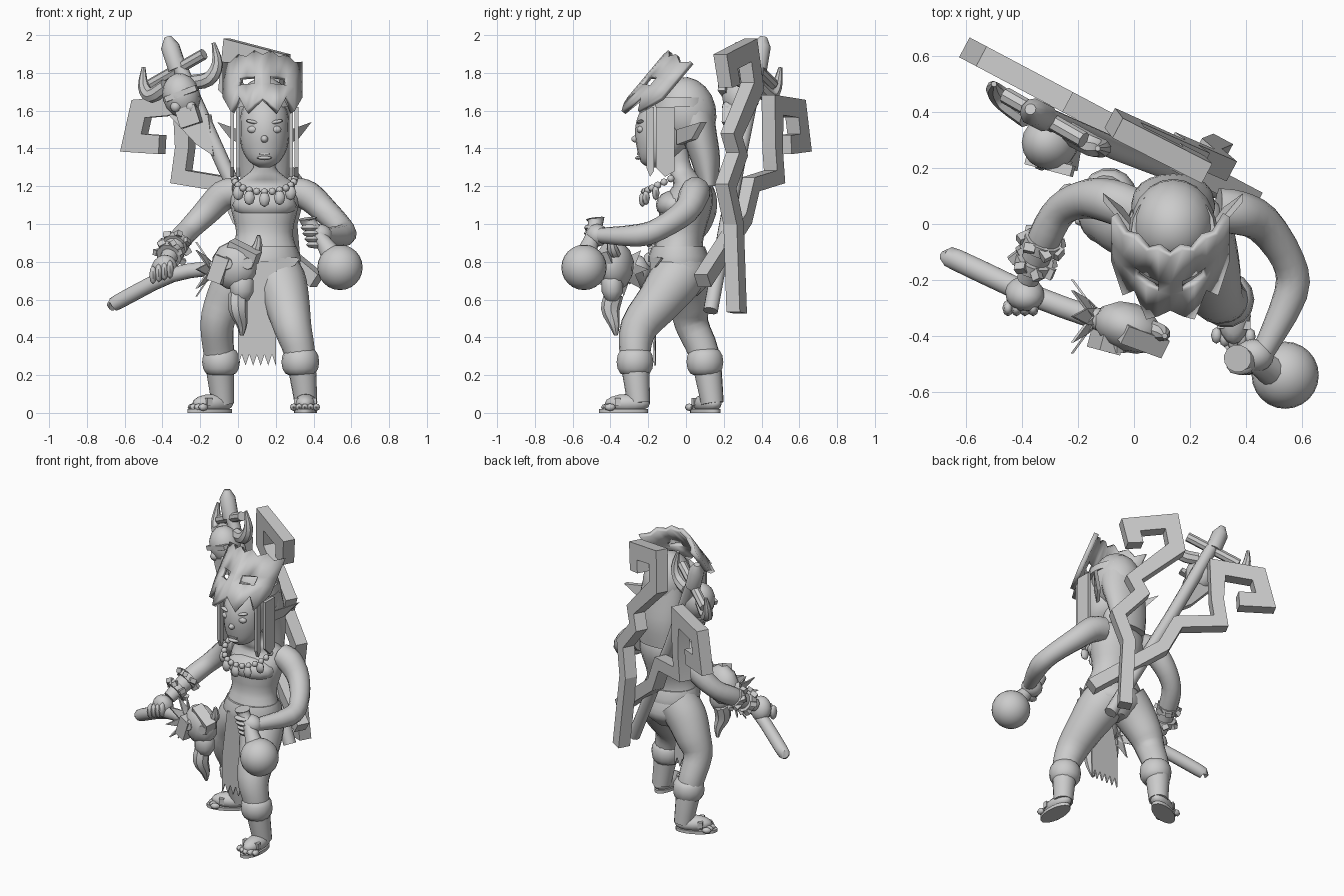
import bpy, bmesh, math, random
from mathutils import Vector, Matrix

random.seed(4)
cube = bpy.data.objects.get("Cube")
if cube:
    bpy.data.objects.remove(cube)

shade = 0.6
grey = bpy.data.materials.new("plain grey")
grey.use_nodes = True
grey.diffuse_color = (shade, shade, shade, 1)
grey.node_tree.nodes["Principled BSDF"].inputs["Base Color"].default_value = (shade, shade, shade, 1)
middle = .14  # the body stands a little to its left
made = []


def finish(name, bm, angle=40):
    bmesh.ops.recalc_face_normals(bm, faces=bm.faces)
    mesh = bpy.data.meshes.new(name)
    bm.to_mesh(mesh)
    bm.free()
    mesh.materials.append(grey)
    part = bpy.data.objects.new(name, mesh)
    bpy.context.collection.objects.link(part)
    made.append((part, angle))
    return part


def skin(name, rings, angle=40):
    """Bridge equal rings of points and cap both ends."""
    bm = bmesh.new()
    loops = [[bm.verts.new(point) for point in ring] for ring in rings]
    count = len(loops[0])
    for lower, upper in zip(loops, loops[1:]):
        for i in range(count):
            after = (i + 1) % count
            bm.faces.new((lower[i], lower[after], upper[after], upper[i]))
    bm.faces.new(loops[0])
    bm.faces.new(loops[-1])
    return finish(name, bm, angle)


def spline(points, steps):
    """Smooth a list of number tuples."""
    points = [Vector(point) for point in points]
    padded = [points[0], *points, points[-1]]
    smooth = []
    for before, start, end, after in zip(padded, padded[1:], padded[2:], padded[3:]):
        for k in range(steps):
            t = k / steps
            leave, arrive = (end - before) / 2, (after - start) / 2
            bend = (end - start) * 3 - leave * 2 - arrive
            twist = (start - end) * 2 + leave + arrive
            smooth.append(start + leave * t + bend * t * t + twist * t ** 3)
    return smooth + [points[-1]]


def turns(count):
    return [math.tau * k / count for k in range(count)]


def tube(name, points, sides=12, steps=3):
    """Limb through (x, y, z, radius) points."""
    points = spline(points, steps)
    path = [Vector(point[:3]) for point in points]
    rings, side = [], None
    for i, center in enumerate(path):
        along = (path[min(i + 1, len(path) - 1)] - path[max(i - 1, 0)]).normalized()
        side = along.orthogonal() if side is None else side - along * side.dot(along)
        side.normalize()
        up = along.cross(side)
        rings.append([center + (side * math.cos(a) + up * math.sin(a)) * points[i][3] for a in turns(sides)])
    return skin(name, rings)


def loft(name, x, rows, sides=20, steps=3):
    """Upright form at x from (y, z, x radius, y radius) rows."""
    return skin(name, [[Vector((x + wide * math.cos(a), y + deep * math.sin(a), z)) for a in turns(sides)]
                       for y, z, wide, deep in spline(rows, steps)])


def placed(center, size, rotation):
    x, y, z = (math.radians(angle) for angle in rotation)
    turn = Matrix.Rotation(z, 4, 'Z') @ Matrix.Rotation(y, 4, 'Y') @ Matrix.Rotation(x, 4, 'X')
    return Matrix.Translation(center) @ turn @ Matrix.Diagonal((*size, 1))


def blob(name, center, radii, rotation=(0, 0, 0), segments=16):
    bm = bmesh.new()
    bmesh.ops.create_uvsphere(bm, u_segments=segments, v_segments=segments // 2, radius=1,
                              matrix=placed(center, radii, rotation))
    return finish(name, bm, 50)


def box(name, center, size, rotation=(0, 0, 0)):
    bm = bmesh.new()
    bmesh.ops.create_cube(bm, size=1, matrix=placed(center, size, rotation))
    return finish(name, bm, 20)


def sheet(name, outline, offset):
    """Extrude a flat outline by an offset."""
    front = [Vector(point) for point in outline]
    return skin(name, [front, [point + Vector(offset) for point in front]], 20)


# Torso, neck and head
loft("torso", middle, [(0, .62, .06, .06), (0, .7, .17, .13), (-.03, .79, .19, .15), (-.04, .87, .17, .13),
                       (-.02, .96, .15, .12), (0, 1.1, .18, .14), (.03, 1.2, .17, .1), (0, 1.25, .11, .08),
                       (-.03, 1.3, .06, .06), (-.05, 1.4, .06, .06)])
blob("chest", (middle, -.06, 1.1), (.17, .1, .08))
loft("belt", middle, [(-.04, .8, .19, .16), (-.04, .83, .19, .16), (-.04, .88, .17, .14)], steps=1)
loft("head", middle, [(-.17, 1.3, .03, .03), (-.16, 1.33, .08, .08), (-.13, 1.4, .12, .13),
                      (-.12, 1.5, .13, .15), (-.1, 1.6, .12, .14), (-.08, 1.7, .06, .07)])
blob("nose", (middle, -.26, 1.45), (.02, .03, .02))
blob("nose_bridge", (middle, -.25, 1.48), (.01, .02, .05))
blob("lower_lip", (middle, -.25, 1.35), (.04, .02, .01))
box("teeth", (middle, -.25, 1.37), (.06, .02, .01))
for side in (-1, 1):
    blob("eye", (middle + side * .06, -.24, 1.5), (.03, .02, .02))
    blob("eyebrow", (middle + side * .06, -.24, 1.54), (.04, .02, .01), (0, -side * 12, 0))
    sheet("ear", [(middle + side * reach, y, z) for reach, y, z in
                  ((.12, -.05, 1.42), (.14, -.05, 1.5), (.25, .08, 1.54), (.18, .03, 1.45))], (0, .03, 0))

# Hair
blob("hair_cap", (middle, 0, 1.59), (.15, .16, .19), (12, 0, 0), 20)
loft("back_hair", middle, [(.12, 1.2, .12, .05), (.1, 1.35, .14, .08), (.06, 1.5, .15, .1), (.02, 1.66, .13, .12)])
for side in (-1, 1):
    for reach, y, half in ((.13, -.19, .02), (.16, -.11, .05)):
        x = middle + side * reach
        sheet("hair_lock", [(x, y - half, 1.62), (x, y + half, 1.62), (x, y + half, 1.28),
                            (x, y, 1.25), (x, y - half, 1.3)], (side * .02, 0, 0))
loft("headband", middle, [(-.03, 1.62, .16, .16), (-.03, 1.67, .15, .16)], steps=1)

# Mask tipped up on the brow, with open eyes and ragged edges
teeth = [.2, .1, 0, .3, .1, .4]
bm = bmesh.new()
grid = []
for column in range(-5, 6):
    reach = abs(column)
    fold = (reach / 5) ** 2
    heights = (teeth[reach], .42 + reach * .02, .56 + reach * .02, .93 + .08 * (reach % 2))
    grid.append([bm.verts.new((.13 + column * .04, -.35 + t * .26 + fold * .12, 1.6 + t * .31 - fold * .06))
                 for t in heights])
for i, (left, right) in enumerate(zip(grid, grid[1:])):
    for j in range(3):
        if j != 1 or i not in (2, 3, 6, 7):
            bm.faces.new((left[j], right[j], right[j + 1], left[j + 1]))
mask = finish("mask", bm, 12)
solid = mask.modifiers.new("thickness", 'SOLIDIFY')
solid.thickness, solid.offset = .03, 0

# Necklace
for k in range(13):
    a = math.pi * (1 + k / 12)
    spot = Vector((middle + .16 * math.cos(a), -.08 + .14 * math.sin(a), 1.24 + .07 * math.sin(a)))
    blob("bead", spot, (.02, .02, .02), segments=8)
    if k in (2, 4, 6, 8, 10):
        blob("tooth_charm", spot - Vector((0, .01, .04)), (.03, .02, .04), segments=8)

# Arms and hands
tube("right_arm", [(0, .05, 1.17, .08), (-.08, .08, 1.15, .08), (-.17, .09, 1.06, .07), (-.26, .05, .97, .06),
                   (-.32, -.05, .9, .06), (-.38, -.2, .8, .04)])
tube("left_arm", [(.3, .05, 1.17, .08), (.37, .04, 1.15, .08), (.46, 0, 1.07, .07), (.55, -.13, .98, .06),
                  (.56, -.25, .94, .06), (.46, -.46, .94, .04)])
blob("right_hand", (-.39, -.25, .76), (.07, .06, .08), (20, 15, 0))
blob("left_hand", (.43, -.47, .94), (.07, .06, .06))
for k in range(4):
    blob("right_finger", (-.45 + k * .03, -.3, .73 + k * .01), (.02, .03, .05), segments=8)
    blob("left_finger", (.38 + k * .01, -.51, .98 - k * .03), (.05, .03, .02), segments=8)

# Bracelets made of chunky blocks
axis = Vector((-.05, -.12, -.08)).normalized()
across = axis.orthogonal().normalized()
upward = axis.cross(across)
for center in (Vector((-.33, -.07, .89)), Vector((-.36, -.14, .84))):
    tube("bracelet", [(*(center + axis * shift), .07) for shift in (-.02, .02)], steps=1)
    for a in turns(7):
        box("bracelet_block", center + (across * math.cos(a) + upward * math.sin(a)) * .07, (.03, .04, .03),
            (random.uniform(-40, 40), random.uniform(-40, 40), math.degrees(a)))

# Legs, cuffs and sandals
tube("left_leg", [(.17, 0, .78, .13), (.22, -.06, .7, .14), (.26, -.15, .58, .12), (.29, -.25, .45, .1),
                  (.33, -.27, .3, .08), (.36, -.25, .05, .06)], 16)
tube("right_leg", [(.07, 0, .78, .13), (0, 0, .7, .13), (-.07, .02, .58, .11), (-.11, .03, .47, .09),
                   (-.1, .1, .3, .08), (-.08, .14, .05, .06)], 16)
for side, ankle, heading, cuff in (("left", (.36, -.25, 0), -2, (.33, -.27)),
                                   ("right", (-.08, .14, 0), -62, (-.09, .1))):
    loft(side + "_cuff", cuff[0], [(cuff[1], .27 - .07 * math.cos(a), *[.06 + .04 * math.sin(a)] * 2)
                                   for a in turns(12)[:7]], 14, 1)
    turn = Matrix.Translation(ankle) @ Matrix.Rotation(math.radians(heading), 4, 'Z')
    parts = [blob(side + "_foot", (0, -.06, .05), (.06, .12, .05)),
             loft(side + "_sole", 0, [(-.08, z, .06, .13) for z in (0, .02)], steps=1),
             box(side + "_strap", (0, -.11, .06), (.12, .03, .04))]
    parts += [blob(side + "_toe", (k * .03, -.17 + abs(k) * .01, .03), (.02, .03, .02), segments=8)
              for k in (-2, -1, 0, 1, 2)]
    for part in parts:
        part.data.transform(turn)

# Ragged loincloth
hem = [(.2 - k * .02, -.17, .25 + .06 * (k % 2)) for k in range(11)]
sheet("loincloth", [(0, -.17, .5), (.05, -.19, .82), (.2, -.19, .82)] + hem, (0, .01, 0))
sheet("hip_cloth", [(.2, -.19, .83), (.33, -.13, .82), (.3, -.16, .78), (.2, -.19, .74)], (0, .01, 0))

# Gourd in the left hand
blob("gourd", (.54, -.54, .77), (.12, .12, .12), segments=24)
tube("gourd_neck", [(.5, -.53, .83, .06), (.44, -.5, .92, .04), (.38, -.48, 1, .04), (.37, -.48, 1.03, .05)])

# Club with a beast skull head in the right hand
tube("club_handle", [(-.66, -.12, .57, .03), (-.63, -.13, .59, .04), (-.35, -.26, .73, .04), (-.1, -.35, .77, .04)])
blob("beast_skull", (-.02, -.37, .78), (.13, .09, .13), (0, 20, -20), 12)
box("skull_brow", (.03, -.41, .85), (.17, .07, .07), (15, 25, -20))
box("skull_cheek", (-.1, -.42, .76), (.08, .07, .14), (0, 20, -15))
blob("skull_muzzle", (.02, -.39, .67), (.07, .06, .09), segments=10)
tube("skull_fang", [(0, -.38, .63, .05), (0, -.4, .55, .05), (.02, -.38, .47, .03), (.02, -.37, .41, .01)], 8)
tube("skull_horn", [(.05, -.37, .83, .03), (.1, -.39, .87, .03), (.11, -.4, .94, .01)], 8)
for x in (-.06, .05):
    tube("skull_eye_rim", [(x, -.43, .79, .04), (x, -.46, .79, .03)], 8, 1)
root = Vector((-.13, -.33, .76))
for a in turns(8):
    blade = Vector((-.08, .11 * math.cos(a), .12 * math.sin(a)))
    edge = Vector((0, -math.sin(a), math.cos(a))) * .03
    sheet("club_feather", [root - edge, root + blade / 2 - edge, root + blade * 1.2,
                           root + blade / 2 + edge, root + edge], (.01, 0, 0))


# Two flat hooked totems on the back, wider in the hook than in the stem
def totem(name, path, lean):
    slope = .53
    stretch = math.hypot(1, slope)
    points = [Vector((x * stretch, z)) for x, z in path]
    depth = Vector((slope, 1, 0)).normalized() * .04
    rings = []
    for i, point in enumerate(points):
        ahead = points[min(i + 1, len(points) - 1)] - points[min(i, len(points) - 2)]
        behind = points[max(i, 1)] - points[max(i - 1, 0)]
        first, second = (Vector((-d.y, d.x)).normalized() for d in (behind, ahead))
        miter = (first + second).normalized()
        miter *= (.05 if i < 4 else .04) / max(miter.dot(first), .6)
        a, b = (Vector((q.x / stretch, .31 - slope * q.x / stretch + lean * (2 - q.y), q.y))
                for q in (point + miter, point - miter))
        rings.append([a - depth, b - depth, b + depth, a + depth])
    skin(name, rings, 20)


totem("tall_totem", [(.19, 1.73), (.21, 1.86), (-.02, 1.92), (-.04, 1.73), (.21, 1.47), (.17, 1.37),
                     (.31, 1.2), (.26, 1), (.3, .53)], .08)
totem("low_totem", [(-.4, 1.42), (-.55, 1.43), (-.51, 1.61), (-.28, 1.63), (-.28, 1.4), (-.3, 1.25),
                    (-.06, 1.21), (.02, 1.03), (.42, .7)], 0)

# Skull staff on the back
tube("staff", [(.3, .13, .54, .04), (-.07, .27, 1.3, .04), (-.34, .39, 1.9, .04)], 10, 1)
tube("staff_tip", [(-.32, .38, 1.82, .05), (-.36, .4, 1.94, .05), (-.37, .41, 1.99, .02)], 10, 1)
blob("staff_skull", (-.3, .29, 1.68), (.1, .1, .12), (0, -15, 0))
box("staff_skull_jaw", (-.26, .25, 1.57), (.11, .1, .1), (0, -18, -10))
box("staff_skull_brow", (-.3, .21, 1.69), (.18, .04, .03), (0, -20, -15))
for x in (-.33, -.25):
    blob("staff_skull_cheek", (x, .22, 1.62), (.03, .03, .03), segments=8)
sheet("staff_feather", [(-.37, .3, 1.58), (-.16, .28, 1.58), (-.13, .25, 1.36), (-.22, .28, 1.42)], (.02, .04, 0))
tube("staff_horn", [(-.24, .33, 1.75, .04), (-.15, .28, 1.77, .04), (-.11, .27, 1.85, .03), (-.13, .27, 1.96, .01)], 8)
tube("staff_horn", [(-.38, .38, 1.73, .04), (-.46, .44, 1.68, .04), (-.5, .48, 1.73, .03), (-.5, .5, 1.83, .01)], 8)
tube("cross_bone", [(-.46, .46, 1.74, .03), (-.18, .3, 1.9, .03)], 8, 1)

# Shading
for part, angle in made:
    bpy.ops.object.select_all(action='DESELECT')
    part.select_set(True)
    bpy.context.view_layer.objects.active = part
    bpy.ops.object.shade_smooth_by_angle(angle=math.radians(angle))
